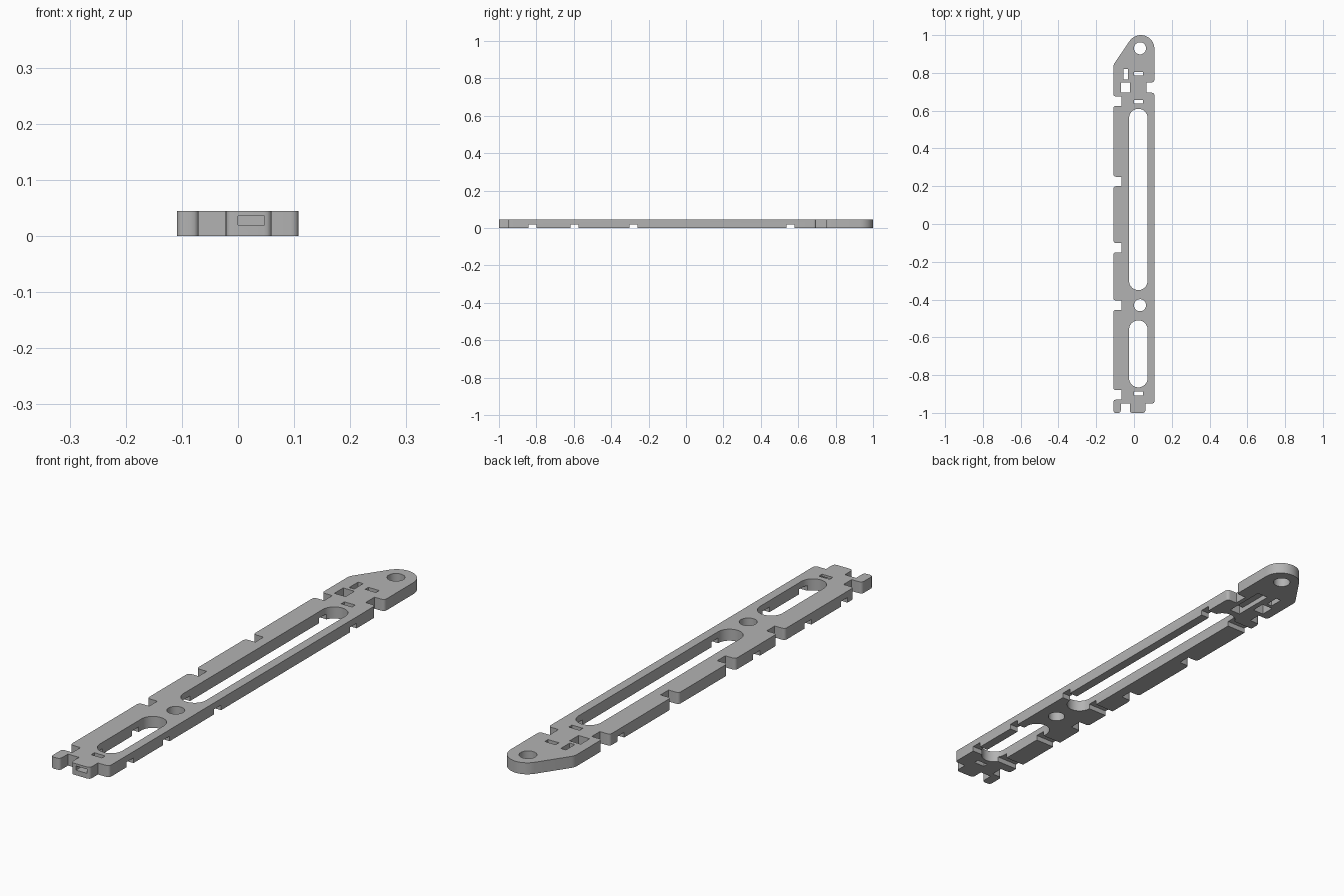
import bpy, bmesh, math
from mathutils import Vector

if "Cube" in bpy.data.objects:
    bpy.data.objects.remove(bpy.data.objects["Cube"])

H = 0.045            # plate thickness
L, R = -0.109, 0.108  # left and right edges
NX = -0.065          # inner wall of the left notches

grey = bpy.data.materials.new("plain grey")
grey.diffuse_color = (0.45, 0.45, 0.45, 1)
grey.use_nodes = True
grey.node_tree.nodes["Principled BSDF"].inputs["Base Color"].default_value = grey.diffuse_color


def prism(name, pts, z0, z1):
    """Vertical prism from a counter-clockwise outline."""
    bm = bmesh.new()
    face = bm.faces.new([bm.verts.new((x, y, z0)) for x, y in pts])
    new = bmesh.ops.extrude_face_region(bm, geom=[face])["geom"]
    bmesh.ops.translate(bm, vec=(0, 0, z1 - z0),
                        verts=[v for v in new if isinstance(v, bmesh.types.BMVert)])
    bmesh.ops.recalc_face_normals(bm, faces=bm.faces)
    me = bpy.data.meshes.new(name)
    bm.to_mesh(me)
    bm.free()
    me.materials.append(grey)
    ob = bpy.data.objects.new(name, me)
    bpy.context.collection.objects.link(ob)
    return ob


def arc(cx, cy, r, a0, a1, n):
    return [(cx + r * math.cos(math.radians(a0 + (a1 - a0) * i / n)),
             cy + r * math.sin(math.radians(a0 + (a1 - a0) * i / n))) for i in range(n + 1)]


def circle(cx, cy, r, n=32):
    return arc(cx, cy, r, 0, 360, n)[:-1]


def slot(cx, y0, y1, r):
    return arc(cx, y1 - r, r, 0, 180, 16) + arc(cx, y0 + r, r, 180, 360, 16)


def rect(x0, x1, y0, y1):
    return [(x0, y0), (x1, y0), (x1, y1), (x0, y1)]


def round_convex(pts, r, steps=4):
    """Round the outward corners of a counter-clockwise outline."""
    out = []
    for i, p in enumerate(pts):
        a, b, c = Vector(pts[i - 1]), Vector(p), Vector(pts[(i + 1) % len(pts)])
        d0, d1 = (a - b).normalized(), (c - b).normalized()
        turn = d0.y * d1.x - d0.x * d1.y
        if turn < 0.4:
            out.append(p)
            continue
        s, e = b + d0 * r, b + d1 * r
        for k in range(steps + 1):
            t = k / steps
            q = s * (1 - t) ** 2 + b * 2 * t * (1 - t) + e * t * t
            out.append((q.x, q.y))
    return out


# Outline: tail tabs, right edge with its notch, rounded head, notched left edge
outline = [(L, -1), (-0.07, -1), (-0.07, -0.95), (-0.022, -0.95), (-0.022, -1),
           (0.06, -1), (0.06, -0.95), (R, -0.95), (R, 0.695), (0.065, 0.695),
           (0.065, 0.75), (R, 0.75)]
outline += arc(0.036, 0.928, 0.072, 0, 146, 20)
outline += [(L, 0.843)]
for top in (0.675, 0.25, -0.10, -0.405, -0.88):
    outline += [(L, top), (NX, top), (NX, top - 0.05), (L, top - 0.05)]
plate = prism("notched_plate", round_convex(outline, 0.014), 0, H)

# Through openings: long slots, round holes, strap slots and square hole
openings = [slot(0.023, -0.35, 0.61, 0.049), slot(0.023, -0.865, -0.51, 0.049),
            circle(0.032, 0.93, 0.032), circle(0.032, -0.43, 0.032),
            rect(-0.055, -0.033, 0.765, 0.82), rect(-0.07, -0.022, 0.695, 0.75)]
openings += [rect(0, 0.047, y, y + 0.02) for y in (0.785, 0.637, -0.907)]
cutters = [prism("opening_cutter", o, -0.05, 0.1) for o in openings]

# Cross grooves on the underside
for y in (-0.821, -0.597, -0.28, 0.558):
    cutters.append(prism("groove_cutter", rect(-0.2, 0.2, y - 0.021, y + 0.021), -0.05, 0.02))
# Strap channel under the head and strap tunnel through the tail tab
cutters.append(prism("channel_cutter", rect(0, 0.047, 0.645, 0.795), -0.05, 0.02))
cutters.append(prism("tunnel_cutter", rect(0, 0.047, -1.1, -0.895), 0.02, 0.036))

bpy.context.view_layer.objects.active = plate
for c in cutters:
    c.hide_render = True
    m = plate.modifiers.new("cut", "BOOLEAN")
    m.operation, m.solver, m.object = "DIFFERENCE", "EXACT", c
    bpy.ops.object.modifier_apply(modifier=m.name)
    bpy.data.objects.remove(c)

plate.select_set(True)
bpy.ops.object.shade_smooth_by_angle(angle=math.radians(30))
